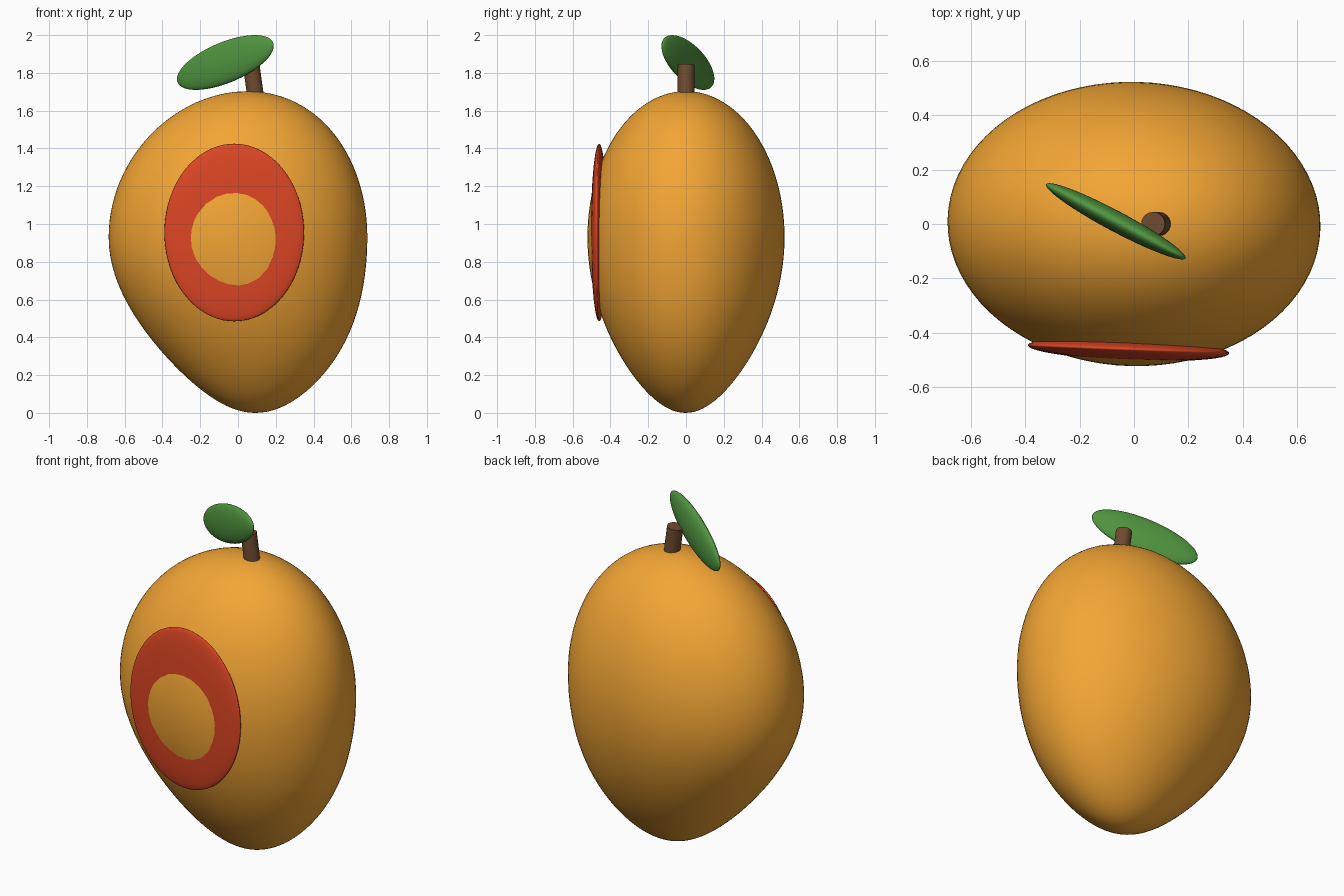
import bpy
from math import radians, sin, pi
from mathutils import Vector

if "Cube" in bpy.data.objects:
    bpy.data.objects.remove(bpy.data.objects["Cube"])


def finish(name, color):
    obj = bpy.context.object
    obj.name = name
    mat = bpy.data.materials.new(name + "_colour")
    mat.diffuse_color = (*color, 1)
    mat.use_nodes = True
    mat.node_tree.nodes["Principled BSDF"].inputs["Base Color"].default_value = mat.diffuse_color
    obj.data.materials.append(mat)
    return obj


def ellipsoid(name, color, loc, size, rot=(0, 0, 0), segments=64, rings=40):
    bpy.ops.mesh.primitive_uv_sphere_add(segments=segments, ring_count=rings, radius=1,
                                         location=loc, rotation=[radians(a) for a in rot])
    obj = finish(name, color)
    obj.scale = size
    bpy.ops.object.shade_smooth()
    return obj


# Fruit body: sphere tapered towards a tip that leans to the right
body = ellipsoid("fruit_body", (0.9, 0.38, 0.035), (0, 0, 0.93), (1, 1, 1), (0, 0, -1.5), 80, 56)
for v in body.data.vertices:
    s = v.co.z
    low = s < 0
    taper = 1 - 0.22 * s * s if low else 1
    shift = 0.092 * sin(s * pi / 2) ** 2 if low else 0.05 * s * s
    v.co = (v.co.x * 0.685 * taper + shift, v.co.y * 0.522 * taper, s * (0.93 if low else 0.773))

# Red blush: thin disc that the body bulges through
ellipsoid("red_blush", (0.72, 0.06, 0.017), (-0.02, -0.46, 0.955), (0.37, 0.041, 0.47), (0, 0, -2.3))

# Stem: short leaning cylinder
base, top = Vector((0.098, 0, 1.64)), Vector((0.07, 0, 1.842))
axis = top - base
bpy.ops.mesh.primitive_cylinder_add(vertices=24, radius=0.044, depth=axis.length,
                                    location=(base + top) / 2,
                                    rotation=axis.to_track_quat('Z', 'Y').to_euler())
finish("stem", (0.16, 0.07, 0.03))
bpy.ops.object.shade_smooth_by_angle(angle=radians(40))

# Leaf: flat ellipsoid, turned and pitched
ellipsoid("leaf", (0.08, 0.3, 0.05), (-0.067, 0.01, 1.855), (0.305, 0.038, 0.109), (0, -19.6, -28))
